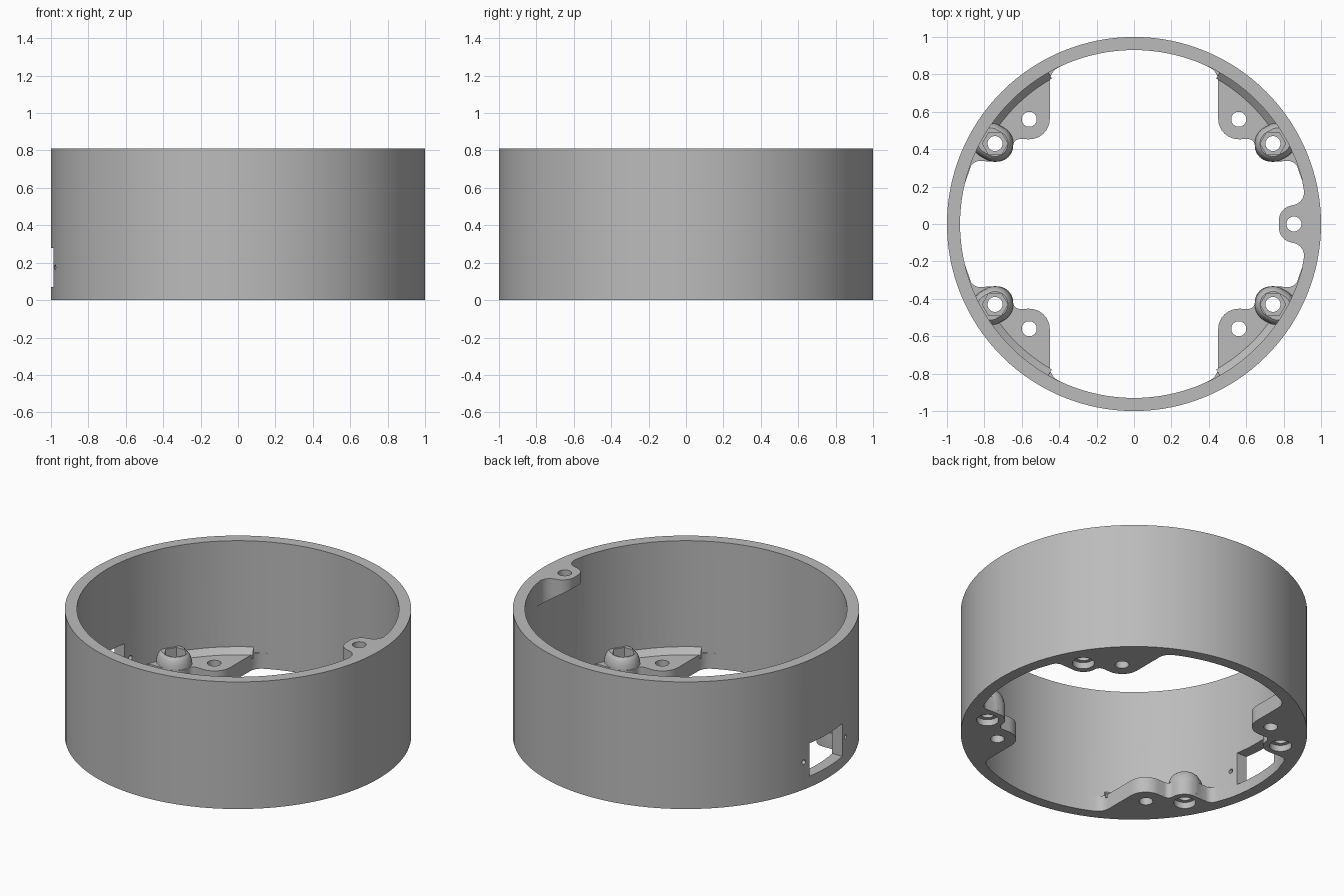
import bpy, bmesh
from math import sin, cos, pi, radians, tan
from mathutils import Vector

if "Cube" in bpy.data.objects:
    bpy.data.objects.remove(bpy.data.objects["Cube"])

grey = bpy.data.materials.new("plain grey")
grey.use_nodes = True
GREY = (0.5, 0.5, 0.5, 1)
grey.diffuse_color = GREY
grey.node_tree.nodes["Principled BSDF"].inputs["Base Color"].default_value = GREY

H, R_IN = 0.81, 0.93
FOOT_H, BOSS_H = 0.1, 0.17
BOSS, PAD = (0.743, 0.43), (0.56, 0.56)
QUADRANTS = [(sx, sy) for sx in (1, -1) for sy in (1, -1)]


def loft(name, rows, flip=(1, 1), closed=False):
    """Skin matching loops of points, mirrored into a quadrant, capped unless closed."""
    bm = bmesh.new()
    loops = [[bm.verts.new((x * flip[0], y * flip[1], z)) for x, y, z in row] for row in rows]
    pairs = list(zip(loops, loops[1:]))
    if closed:
        pairs.append((loops[-1], loops[0]))
    else:
        bm.faces.new(loops[0])
        bm.faces.new(loops[-1])
    for p, q in pairs:
        for j in range(len(p)):
            bm.faces.new((p[j - 1], p[j], q[j], q[j - 1]))
    bmesh.ops.recalc_face_normals(bm, faces=bm.faces)
    mesh = bpy.data.meshes.new(name)
    bm.to_mesh(mesh)
    bm.free()
    mesh.materials.append(grey)
    ob = bpy.data.objects.new(name, mesh)
    bpy.context.collection.objects.link(ob)
    return ob


def circle(cx, cy, r, n=32):
    return [(cx + r * cos(2 * pi * i / n), cy + r * sin(2 * pi * i / n)) for i in range(n)]


def rounded(corners, n=8):
    """Polygon from (x, y, radius) corners, each radius replaced by an arc."""
    out = []
    for i, (x, y, r) in enumerate(corners):
        p = Vector((x, y))
        if not r:
            out.append(p)
            continue
        a = (Vector(corners[i - 1][:2]) - p).normalized()
        b = (Vector(corners[(i + 1) % len(corners)][:2]) - p).normalized()
        half = a.angle(b) / 2
        centre = p + (a + b).normalized() * r / sin(half)
        start, end = p + a * r / tan(half) - centre, p + b * r / tan(half) - centre
        for k in range(n + 1):
            out.append(centre + start.slerp(end, k / n).normalized() * r)
    return out


def prism(name, pts, z0, z1, flip=(1, 1)):
    return loft(name, [[(x, y, z) for x, y in pts] for z in (z0, z1)], flip)


def side_cutter(name, pts):
    """Extrude a (y, z) outline through the wall at -x."""
    return loft(name, [[(x, y, z) for y, z in pts] for x in (-1.1, -0.85)])


def revolve(name, profile, a0, a1, n, flip=(1, 1)):
    """Sweep a closed (radius, z) profile around z between two angles."""
    full = a1 - a0 == 360
    angles = [radians(a0 + (a1 - a0) * i / n) for i in range(n if full else n + 1)]
    rows = [[(r * cos(a), r * sin(a), z) for r, z in profile] for a in angles]
    return loft(name, rows, flip, full)


def dome(name, flip):
    """Rounded boss stretched towards the wall."""
    centre = Vector(BOSS)
    out = centre.normalized()
    rows = []
    for r, z in ((0.098, 0.02), (0.098, 0.1), (0.095, 0.125),
                 (0.086, 0.15), (0.078, 0.162), (0.069, BOSS_H)):
        row = []
        for p in map(Vector, circle(*BOSS, r)):
            if (p - centre).dot(out) > 0:
                p += out * 0.03
            row.append((p.x, p.y, z))
        rows.append(row)
    return loft(name, rows, flip)


# Cylindrical wall
housing = revolve("housing_ring", [(R_IN, 0), (1, 0), (1, H), (R_IN, H)], 0, 360, 128)
adds, cuts = [], []

# Four mounting feet: outline hidden inside the wall, then the visible inner edge
arc = [(0.965 * cos(radians(a)), 0.965 * sin(radians(a)), 0) for a in range(66, 12, -4)]
foot = rounded(arc + [(0.91, 0.2, 0), (0.862, 0.338, 0.05), (0.648, 0.33, 0.085),
                      (0.645, 0.455, 0.035), (0.45, 0.45, 0.11), (0.45, 0.814, 0.08),
                      (0.36, 0.858, 0)])
for q in QUADRANTS:
    adds.append(prism("mounting_foot", foot, 0, FOOT_H, q))
    adds.append(revolve("foot_chamfer", [(0.893, 0.08), (0.96, 0.08), (0.96, 0.135),
                                         (R_IN, 0.135), (0.893, FOOT_H)], 33, 60.5, 14, q))
    adds.append(dome("screw_boss", q))
    cuts.append(prism("pad_hole", circle(*PAD, 0.04), -0.1, 0.3, q))
    cuts.append(prism("boss_hole", circle(*BOSS, 0.04), -0.1, 0.3, q))
    cuts.append(prism("counterbore", circle(*BOSS, 0.064), -0.1, 0.04, q))
    cuts.append(prism("hex_recess", circle(*BOSS, 0.068, 6), 0.1, 0.3, q))

# Lid tab under the rim, with a sloping underside
half = [(0.95, -0.25, 0), (0.896, -0.25, 0), (0.92, -0.115, 0.07), (0.775, -0.085, 0.08)]
tab = rounded(half + [(x, -y, r) for x, y, r in reversed(half)])
adds.append(loft("lid_tab", [[(x, y, 0.745 - (x - 0.775) * 0.65) for x, y in tab],
                             [(x, y, H) for x, y in tab]]))
cuts.append(prism("tab_hole", circle(0.855, 0, 0.04), 0.5, 1))

# Side window with a small screw hole at each side
cuts.append(side_cutter("window", [(-0.165, 0.07), (0.165, 0.07), (0.165, 0.28), (-0.165, 0.28)]))
for y in (-0.21, 0.21):
    cuts.append(side_cutter("window_screw_hole", circle(y, 0.175, 0.014, 16)))

# Merge the parts and cut the openings
for parts, op in ((adds, "UNION"), (cuts, "DIFFERENCE")):
    for part in parts:
        mod = housing.modifiers.new(part.name, "BOOLEAN")
        mod.operation, mod.solver, mod.object = op, "MANIFOLD", part
merged = bpy.data.meshes.new_from_object(
    housing.evaluated_get(bpy.context.evaluated_depsgraph_get()))
housing.modifiers.clear()
housing.data = merged
for part in adds + cuts:
    bpy.data.objects.remove(part)

# Smooth curved walls, keep edges crisp
bpy.ops.object.select_all(action="DESELECT")
housing.select_set(True)
bpy.context.view_layer.objects.active = housing
bpy.ops.object.shade_smooth_by_angle(angle=radians(30))
